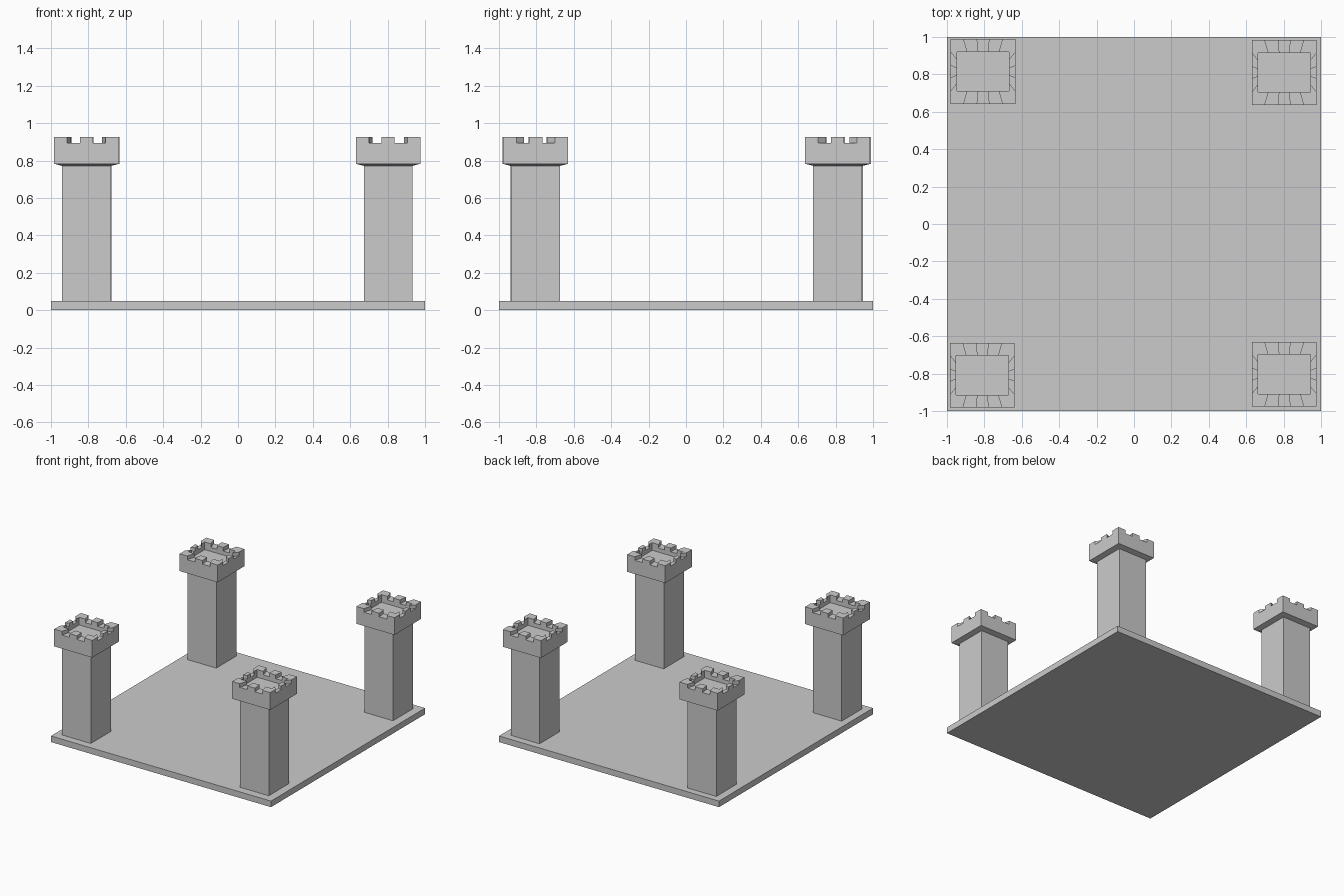
import bpy, bmesh

if "Cube" in bpy.data.objects:
    bpy.data.objects.remove(bpy.data.objects["Cube"])

stone = bpy.data.materials.new("light grey stone")
stone.diffuse_color = (0.6, 0.6, 0.6, 1)
stone.use_nodes = True
stone.node_tree.nodes["Principled BSDF"].inputs["Base Color"].default_value = stone.diffuse_color


def finish(name, bm, location=(0, 0, 0)):
    bmesh.ops.recalc_face_normals(bm, faces=bm.faces[:])
    mesh = bpy.data.meshes.new(name)
    bm.to_mesh(mesh)
    bm.free()
    mesh.materials.append(stone)
    obj = bpy.data.objects.new(name, mesh)
    obj.location = location
    bpy.context.collection.objects.link(obj)
    return obj


def ring(bm, hx, hy, z):
    """Rectangle outline with five equal segments per side."""
    corners = [(-hx, -hy), (hx, -hy), (hx, hy), (-hx, hy)]
    verts = []
    for i, (ax, ay) in enumerate(corners):
        bx, by = corners[(i + 1) % 4]
        for k in range(5):
            t = k / 5
            verts.append(bm.verts.new((ax + (bx - ax) * t, ay + (by - ay) * t, z)))
    return verts


def bridge(bm, a, b):
    n = len(a)
    return [bm.faces.new((a[i], a[(i + 1) % n], b[(i + 1) % n], b[i])) for i in range(n)]


def tower(name, x, y):
    bm = bmesh.new()
    # shaft, flared underside, parapet wall, sunken floor
    levels = [(0.13, 0.13, 0.05), (0.13, 0.13, 0.772), (0.173, 0.173, 0.783),
              (0.173, 0.173, 0.895), (0.14, 0.105, 0.895), (0.14, 0.105, 0.862)]
    rings = [ring(bm, *lv) for lv in levels]
    bands = [bridge(bm, a, b) for a, b in zip(rings, rings[1:])]
    bm.faces.new(rings[0])
    bm.faces.new(rings[-1])
    # merlons: every other segment of the parapet top is raised
    raised = [f for i, f in enumerate(bands[3]) if i % 5 in (0, 2, 4)]
    res = bmesh.ops.extrude_face_region(bm, geom=raised)
    new_verts = [g for g in res["geom"] if isinstance(g, bmesh.types.BMVert)]
    bmesh.ops.translate(bm, verts=new_verts, vec=(0, 0, 0.03))
    old = [f for f in raised if f.is_valid]
    if old:
        bmesh.ops.delete(bm, geom=old, context='FACES_ONLY')
    finish(name, bm, (x, y, 0))


# ground slab
bm = bmesh.new()
bmesh.ops.create_cube(bm, size=1)
bmesh.ops.scale(bm, verts=bm.verts[:], vec=(2, 2, 0.05))
bmesh.ops.translate(bm, verts=bm.verts[:], vec=(0, 0, 0.025))
finish("base_slab", bm)

# four corner towers
tower("tower_front_left", -0.811, -0.808)
tower("tower_front_right", 0.803, -0.803)
tower("tower_back_left", -0.807, 0.815)
tower("tower_back_right", 0.803, 0.81)
